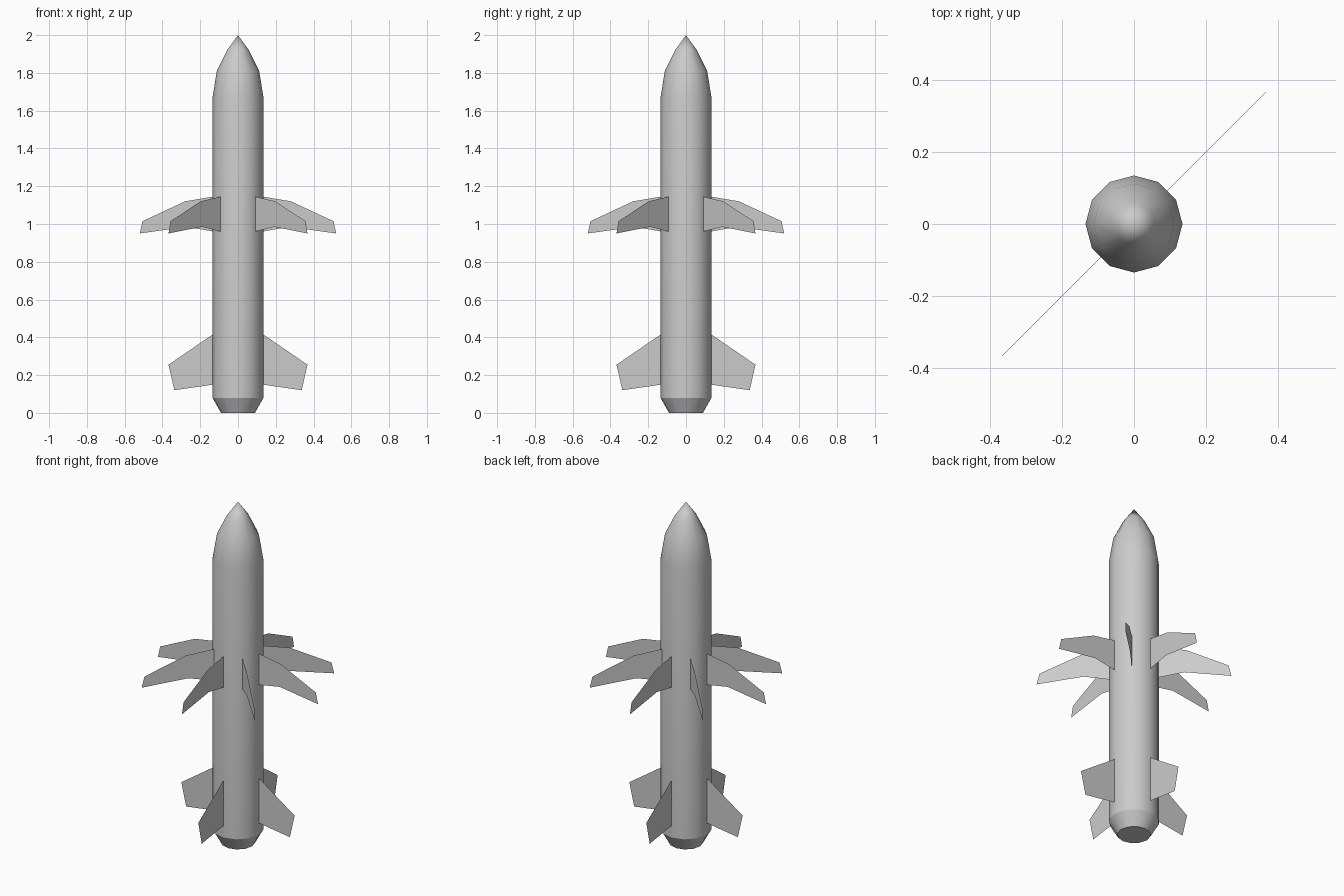
import bpy, bmesh
from math import cos, sin, pi

if "Cube" in bpy.data.objects:
    bpy.data.objects.remove(bpy.data.objects["Cube"])

SIDES = 12


def finish(name, bm):
    mesh = bpy.data.meshes.new(name)
    bm.to_mesh(mesh)
    bm.free()
    obj = bpy.data.objects.new(name, mesh)
    bpy.context.collection.objects.link(obj)
    return obj


def body(name, profile, tip_z, sharp_rings):
    """Lathe (radius, z) rings into a closed shell with a pointed tip."""
    bm = bmesh.new()
    rings = [[bm.verts.new((r * cos(2 * pi * i / SIDES), r * sin(2 * pi * i / SIDES), z))
              for i in range(SIDES)] for r, z in profile]
    tip = bm.verts.new((0, 0, tip_z))
    bm.faces.new(rings[0][::-1])
    for i in range(SIDES):
        j = (i + 1) % SIDES
        for low, high in zip(rings, rings[1:]):
            bm.faces.new((low[i], low[j], high[j], high[i])).smooth = True
        bm.faces.new((rings[-1][i], rings[-1][j], tip)).smooth = True
        for k in sharp_rings:
            bm.edges.get((rings[k][i], rings[k][j])).smooth = False
    return finish(name, bm)


def fins(name, outline, count):
    """Thin flat fins from a (radius, z) outline, repeated around the body."""
    for n in range(count):
        a = 2 * pi * n / count
        bm = bmesh.new()
        bm.faces.new([bm.verts.new((r * cos(a), r * sin(a), z)) for r, z in outline])
        finish(f"{name}_{n + 1}", bm)


# Hull with tapered tail and rounded-off nose
body("hull", [(0.09, 0), (0.135, 0.08), (0.135, 1.67), (0.112, 1.81), (0.058, 1.92)],
     2.0, sharp_rings=(0, 1))

# Eight swept mid-body wings
fins("wing", [(0.13, 0.96), (0.27, 0.985), (0.52, 0.95), (0.505, 1.015),
              (0.28, 1.12), (0.13, 1.145)], 8)

# Four tail fins
fins("tail_fin", [(0.13, 0.15), (0.337, 0.12), (0.368, 0.255), (0.13, 0.418)], 4)
